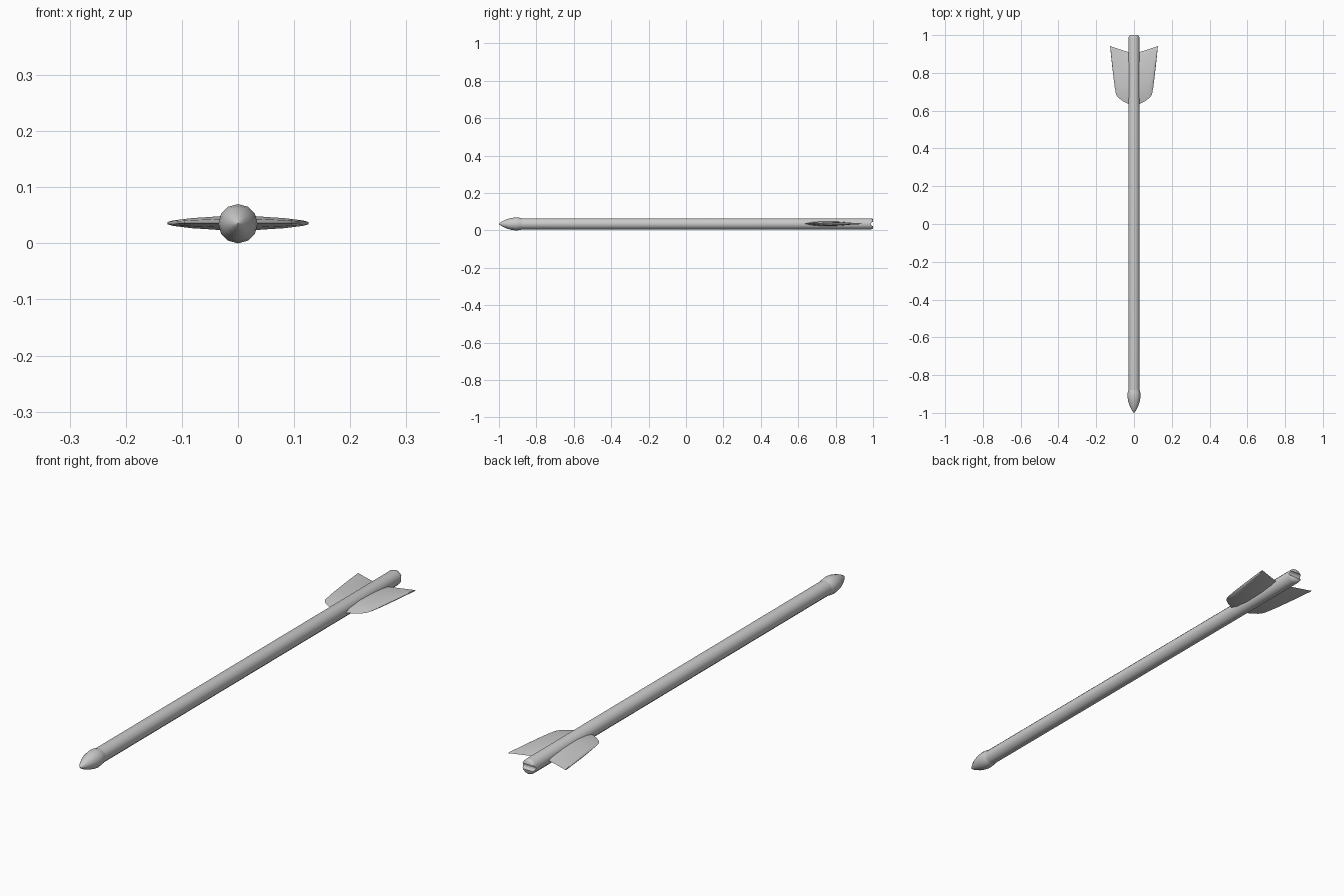
import bpy, bmesh, math

if "Cube" in bpy.data.objects:
    bpy.data.objects.remove(bpy.data.objects["Cube"])

ZC = 0.035   # height of the arrow axis
SIDES = 12


def finish(name, bm, angle=50):
    bmesh.ops.remove_doubles(bm, verts=bm.verts, dist=1e-5)
    bmesh.ops.recalc_face_normals(bm, faces=bm.faces)
    me = bpy.data.meshes.new(name)
    bm.to_mesh(me)
    bm.free()
    ob = bpy.data.objects.new(name, me)
    bpy.context.collection.objects.link(ob)
    bpy.ops.object.select_all(action='DESELECT')
    ob.select_set(True)
    bpy.context.view_layer.objects.active = ob
    bpy.ops.object.shade_smooth_by_angle(angle=math.radians(angle))
    return ob


def bridge(bm, rings):
    # skin a list of closed rings and cap both ends
    n = len(rings[0])
    for a, b in zip(rings, rings[1:]):
        for i in range(n):
            j = (i + 1) % n
            bm.faces.new((a[i], a[j], b[j], b[i]))
    bm.faces.new(rings[0])
    bm.faces.new(rings[-1])


def lathe(name, profile):
    # revolve (y, radius) pairs about the arrow axis
    bm = bmesh.new()
    rings = []
    for y, r in profile:
        ang = [2 * math.pi * i / SIDES for i in range(SIDES)]
        rings.append([bm.verts.new((r * math.cos(a), y, ZC + r * math.sin(a))) for a in ang])
    bridge(bm, rings)
    return finish(name, bm)


# Shaft with softened nock end
shaft = lathe("shaft", [(-0.9, 0.030), (0.985, 0.030), (0.996, 0.028), (1.0, 0.023)])

# Nock groove across the rear end
bpy.ops.mesh.primitive_cylinder_add(vertices=12, radius=0.011, depth=0.1,
                                    location=(0, 1.0, ZC), rotation=(0, math.pi / 2, 0))
cutter = bpy.context.object
cutter.name = "nock_cutter"
cutter.hide_render = True
cutter.hide_set(True)
groove = shaft.modifiers.new("nock_groove", 'BOOLEAN')
groove.operation = 'DIFFERENCE'
groove.object = cutter

# Bullet-shaped point
lathe("point", [(-0.875, 0.029), (-0.89, 0.033), (-0.91, 0.035), (-0.935, 0.0315),
                (-0.96, 0.024), (-0.98, 0.015), (-0.993, 0.007), (-1.0, 0.001)])

# Fletching vanes: lens sections (x, front y, back y, half thickness)
STATIONS = [(0.015, 0.633, 0.906, 0.0135), (0.03, 0.636, 0.911, 0.0125),
            (0.058, 0.650, 0.919, 0.0105), (0.082, 0.667, 0.927, 0.009),
            (0.095, 0.685, 0.931, 0.0075), (0.103, 0.730, 0.934, 0.0065),
            (0.115, 0.830, 0.938, 0.005), (0.126, 0.936, 0.942, 0.002)]
LENS = [(0, 0), (0.12, 0.6), (0.35, 1), (0.65, 0.85), (0.9, 0.4), (1, 0)]
for side, name in ((1, "vane_right"), (-1, "vane_left")):
    bm = bmesh.new()
    rings = []
    for x, y0, y1, h in STATIONS:
        outline = LENS + [(t, -k) for t, k in LENS[-2:0:-1]]
        rings.append([bm.verts.new((side * x, y0 + t * (y1 - y0), ZC + 0.001 + k * h))
                      for t, k in outline])
    bridge(bm, rings)
    finish(name, bm, 60)
